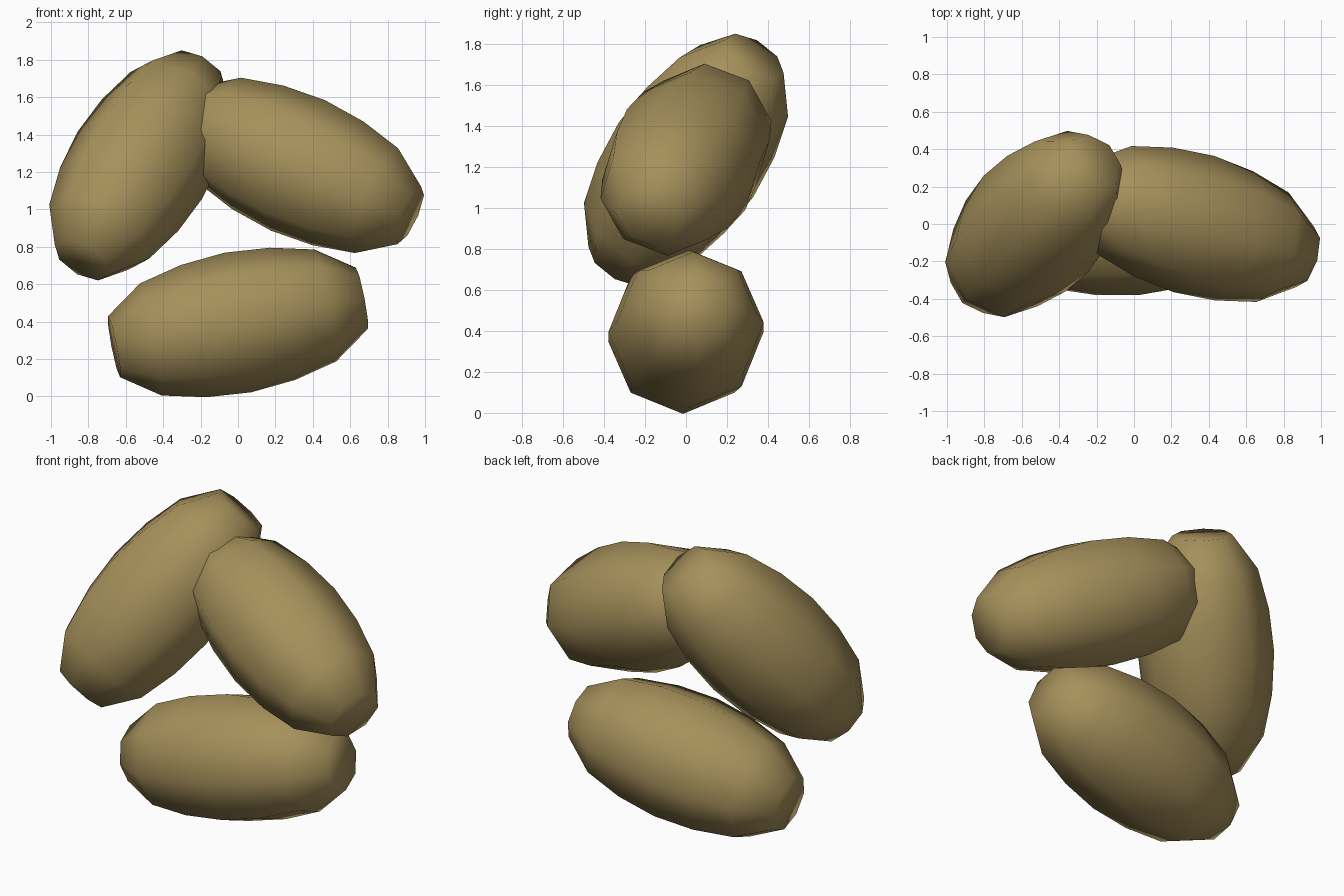
import bpy, bmesh, math
from mathutils import Vector, Matrix

if "Cube" in bpy.data.objects:
    bpy.data.objects.remove(bpy.data.objects["Cube"])

tan = bpy.data.materials.new("olive_tan")
tan.diffuse_color = (0.38, 0.28, 0.105, 1)
tan.use_nodes = True
tan.node_tree.nodes["Principled BSDF"].inputs["Base Color"].default_value = tan.diffuse_color

SIDES = 8
# Half profile along the bean: distance from the middle, radius
HALF = [(0.243, 0.36), (0.477, 0.305), (0.677, 0.167)]
PROFILE = [(-t, r) for t, r in reversed(HALF)] + [(0, 0.38)] + HALF


def bean(name, centre, axis):
    """Eight-sided barrel with flat ends, lying along the given axis."""
    d = Vector(axis).normalized()
    side = Vector((0, 0, 1)).cross(d).normalized()
    up = d.cross(side)
    bm = bmesh.new()
    rings = []
    for t, r in PROFILE:
        ring = []
        for i in range(SIDES):
            a = 2 * math.pi * i / SIDES
            p = Vector(centre) + d * t + (side * math.cos(a) + up * math.sin(a)) * r
            ring.append(bm.verts.new(p))
        rings.append(ring)
    # Barrel wall
    for a, b in zip(rings, rings[1:]):
        for i in range(SIDES):
            j = (i + 1) % SIDES
            bm.faces.new((a[i], a[j], b[j], b[i]))
    # End caps
    bm.faces.new(list(reversed(rings[0])))
    bm.faces.new(rings[-1])
    bmesh.ops.recalc_face_normals(bm, faces=bm.faces)
    for f in bm.faces:
        f.smooth = True
    mesh = bpy.data.meshes.new(name)
    bm.to_mesh(mesh)
    bm.free()
    mesh.materials.append(tan)
    bpy.context.collection.objects.link(bpy.data.objects.new(name, mesh))


# Three beans: one lying flat, two leaning together above it
bean("bottom_bean", (0, 0, 0.395), (0.977, 0.085, 0.19))
bean("left_bean", (-0.525, 0, 1.235), (0.456, 0.49, 0.745))
bean("right_bean", (0.32, 0, 1.235), (0.88, -0.26, -0.395))
